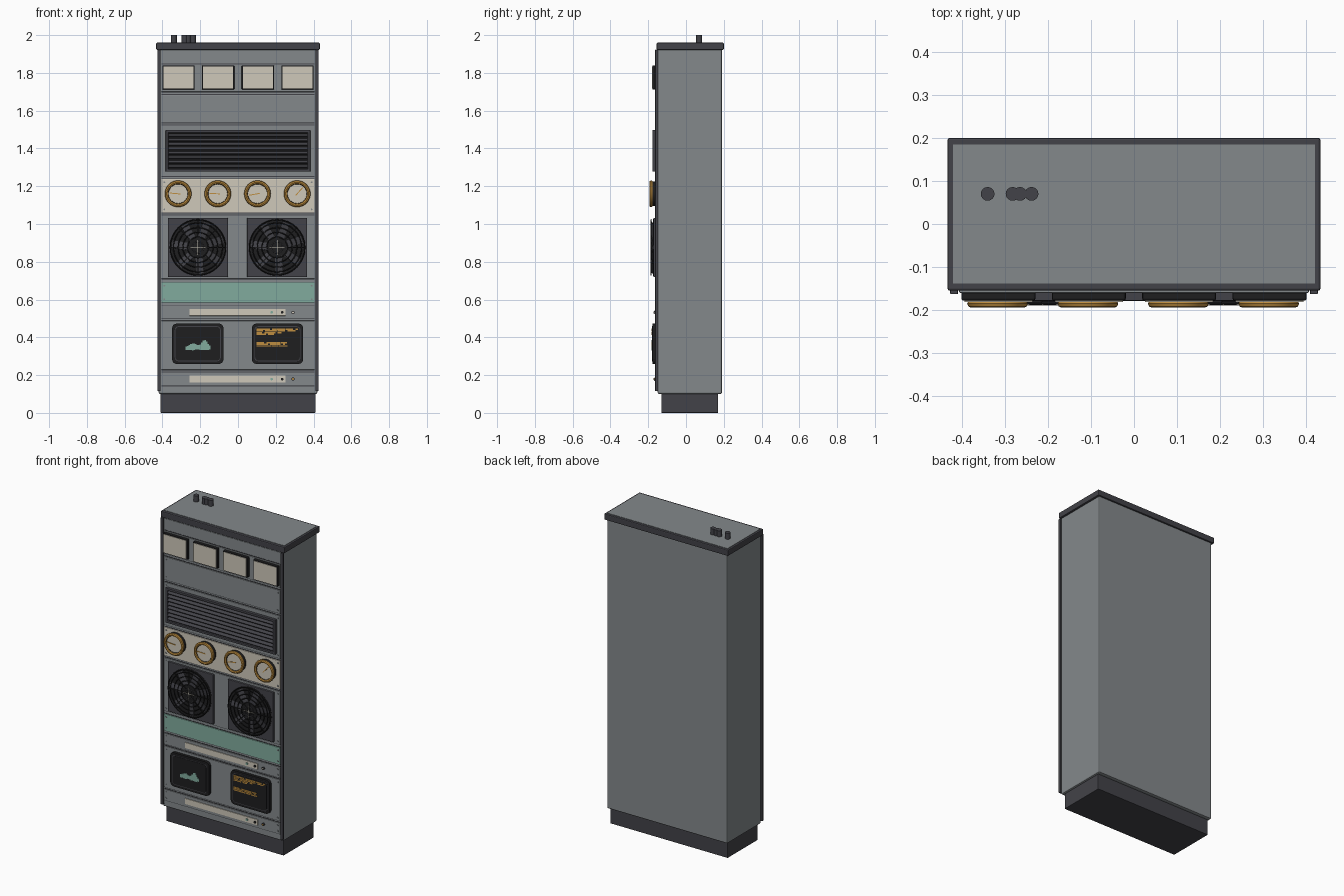
import bpy, math, random
from mathutils import Matrix, Vector

random.seed(4)
if "Cube" in bpy.data.objects:
    bpy.data.objects.remove(bpy.data.objects["Cube"])


def material(name, r, g, b):
    m = bpy.data.materials.new(name)
    m.use_nodes = True
    m.diffuse_color = (r, g, b, 1)
    m.node_tree.nodes["Principled BSDF"].inputs["Base Color"].default_value = (r, g, b, 1)
    m.node_tree.nodes["Principled BSDF"].inputs["Roughness"].default_value = 0.6
    return m


GREY = material("steel grey", 0.23, 0.25, 0.26)
DARK = material("charcoal", 0.055, 0.055, 0.065)
BLACK = material("soft black", 0.013, 0.013, 0.014)
CREAM = material("cream", 0.62, 0.58, 0.49)
GOLD = material("brass", 0.52, 0.27, 0.05)
GREEN = material("sea green", 0.22, 0.41, 0.34)


def finish(name, mat, bevel=0, segments=2):
    ob = bpy.context.object
    ob.name = name
    ob.data.materials.append(mat)
    if bevel:
        mod = ob.modifiers.new("Bevel", "BEVEL")
        mod.width, mod.segments, mod.limit_method = bevel, segments, "ANGLE"
    return ob


def box(name, mat, x, y, z, bevel=0):
    """Box given as (low, high) pairs."""
    bpy.ops.mesh.primitive_cube_add(size=1)
    ob = finish(name, mat, bevel)
    size = Vector((x[1] - x[0], y[1] - y[0], z[1] - z[0]))
    mid = Vector((sum(x), sum(y), sum(z))) / 2
    ob.data.transform(Matrix.Translation(mid) @ Matrix.Diagonal(size.to_4d()))
    return ob


def disc(name, mat, x, z, r, y0, y1, sides=32, bevel=0):
    """Cylinder whose axis runs front to back."""
    bpy.ops.mesh.primitive_cylinder_add(vertices=sides, radius=r, depth=abs(y1 - y0),
                                        location=(x, (y0 + y1) / 2, z),
                                        rotation=(math.pi / 2, 0, 0))
    ob = finish(name, mat, bevel)
    bpy.ops.object.shade_smooth_by_angle()
    return ob


def ring(name, mat, x, y, z, r, thick, sides=32, minor=6):
    bpy.ops.mesh.primitive_torus_add(major_radius=r, minor_radius=thick, major_segments=sides,
                                     minor_segments=minor, location=(x, y, z),
                                     rotation=(math.pi / 2, 0, 0))
    ob = finish(name, mat)
    bpy.ops.object.shade_smooth_by_angle()
    return ob


def bar(name, mat, x, y, z, angle, start, end, width, depth, tilt=0):
    """Radial bar around (x, z), seen from the front."""
    ob = box(name, mat, (start, end), (-depth / 2, depth / 2), (-width / 2, width / 2))
    ob.data.transform(Matrix.Rotation(-angle, 4, "Y") @ Matrix.Rotation(tilt, 4, "X"))
    ob.location = (x, y, z)
    return ob


# Cabinet shell
box("plinth", DARK, (-0.41, 0.41), (-0.13, 0.17), (0, 0.1), 0.003)
box("cabinet", GREY, (-0.42, 0.42), (-0.15, 0.19), (0.1, 1.93), 0.008)
box("top_cap", DARK, (-0.433, 0.433), (-0.155, 0.2), (1.922, 1.96), 0.005)
box("top_plate", GREY, (-0.42, 0.42), (-0.138, 0.185), (1.955, 1.962))
for side in (-1, 1):
    x = sorted((side * 0.409, side * 0.427))
    box("front_rail", DARK, x, (-0.163, -0.148), (0.115, 1.923), 0.002)

# Cable plugs on the roof
for x in (-0.34, -0.282, -0.265, -0.238):
    bpy.ops.mesh.primitive_cylinder_add(vertices=16, radius=0.016, depth=0.045,
                                        location=(x, 0.07, 1.9775))
    finish("cable_plug", DARK)
    bpy.ops.object.shade_smooth_by_angle()

# Rack panels, bottom to top, with corner screws
PANELS = [("lower_drawer", GREY, 0.145, 0.215), ("monitor_panel", GREY, 0.228, 0.488),
          ("upper_drawer", GREY, 0.5, 0.568), ("green_panel", GREEN, 0.585, 0.69),
          ("fan_panel", GREY, 0.71, 1.045), ("gauge_panel", CREAM, 1.06, 1.238),
          ("vent_panel", GREY, 1.253, 1.522), ("blank_panel", GREY, 1.537, 1.683),
          ("meter_panel", GREY, 1.7, 1.845)]
box("panel_gap_backing", GREY, (-0.41, 0.41), (-0.153, -0.14), (0.12, 1.92))
for name, mat, low, high in PANELS:
    box(name, mat, (-0.406, 0.406), (-0.16, -0.145), (low, high), 0.002)
    box(name + "_seam", DARK, (-0.406, 0.406), (-0.1545, -0.15), (low - 0.004, low + 0.001))
    box(name + "_top_seam", DARK, (-0.406, 0.406), (-0.1545, -0.15), (high - 0.001, high + 0.004))
    for x in (-0.39, 0.39):
        for z in (low + 0.017, high - 0.017):
            disc(name + "_screw", GREY, x, z, 0.005, -0.163, -0.158, 8)

# Square meters along the top
for x in (-0.315, -0.105, 0.105, 0.315):
    box("meter_frame", BLACK, (x - 0.086, x + 0.086), (-0.178, -0.155), (1.712, 1.84), 0.005)
    box("meter_face", CREAM, (x - 0.079, x + 0.079), (-0.181, -0.175), (1.718, 1.834))

# Louvred vent
box("vent_back", BLACK, (-0.37, 0.37), (-0.164, -0.155), (1.285, 1.49))
for low, high in ((1.278, 1.292), (1.483, 1.497)):
    box("vent_frame_bar", DARK, (-0.383, 0.383), (-0.178, -0.155), (low, high), 0.002)
for side in (-1, 1):
    x = sorted((side * 0.369, side * 0.383))
    box("vent_frame_side", DARK, x, (-0.178, -0.155), (1.28, 1.495), 0.002)
for i in range(8):
    ob = box("vent_slat", DARK, (-0.368, 0.368), (-0.011, 0.011), (-0.003, 0.003))
    ob.rotation_euler.x = math.radians(38)
    ob.location = (0, -0.168, 1.306 + i * 0.0235)

# Round gauges with needles
for x, angle in ((-0.317, 175), (-0.107, 178), (0.103, 190), (0.313, 48)):
    disc("gauge_body", BLACK, x, 1.16, 0.066, -0.18, -0.155)
    disc("gauge_face", CREAM, x, 1.16, 0.056, -0.186, -0.178)
    ob = ring("gauge_bezel", GOLD, x, -0.185, 1.16, 0.061, 0.0095, 40, 8)
    bar("gauge_needle", GOLD, x, -0.188, 1.16, math.radians(angle), -0.012, 0.045, 0.005, 0.003)
    ring("gauge_inner_rim", BLACK, x, -0.186, 1.16, 0.0525, 0.002)

# Cooling fans with wire guards
for cx in (-0.212, 0.207):
    cz = 0.876
    box("fan_frame", DARK, (cx - 0.159, cx + 0.159), (-0.173, -0.155), (cz - 0.157, cz + 0.157), 0.004)
    disc("fan_opening", BLACK, cx, cz, 0.15, -0.175, -0.17, 40)
    for i in range(7):
        bar("fan_blade", DARK, cx, -0.177, cz, math.tau * i / 7 + 0.3, 0.045, 0.138,
            0.045, 0.003, math.radians(12))
    disc("fan_hub", BLACK, cx, cz, 0.052, -0.182, -0.17)
    for r in (0.055, 0.08, 0.105, 0.13, 0.147):
        ring("fan_guard_ring", BLACK, cx, -0.185, cz, r, 0.0028)
    for i in range(8):
        bar("fan_guard_spoke", BLACK, cx, -0.184, cz, math.tau * i / 8, 0.0, 0.148, 0.005, 0.004)
    ring("fan_hub_ring", DARK, cx, -0.186, cz, 0.03, 0.002)
    for i in range(4):
        bar("fan_center_cross", CREAM, cx, -0.188, cz, math.pi / 2 * i, 0, 0.04, 0.003, 0.002)

# Drawer label strips, buttons and knobs
for z in (0.179, 0.532):
    box("label_strip", CREAM, (-0.257, 0.252), (-0.164, -0.155), (z - 0.018, z + 0.018), 0.001)
    for x, mat in ((0.178, GREEN), (0.234, BLACK)):
        disc("drawer_button", mat, x, z, 0.007, -0.17, -0.16, 12)
    disc("drawer_knob_ring", DARK, 0.291, z, 0.009, -0.168, -0.155, 12)
    disc("drawer_knob", GOLD if z < 0.3 else CREAM, 0.291, z, 0.005, -0.173, -0.16, 12)

# Monitors with rounded corners
for cx in (-0.213, 0.209):
    for name, mat, half, tall, front, curve in (("monitor_bezel", BLACK, 0.136, 0.107, -0.178, 0.025),
                                                ("monitor_rim", DARK, 0.122, 0.093, -0.1795, 0.02),
                                                ("monitor_glass", BLACK, 0.118, 0.089, -0.181, 0.018)):
        bpy.ops.mesh.primitive_cube_add(size=1)
        ob = finish(name, mat)
        ob.data.transform(Matrix.Translation((cx, (front - 0.155) / 2, 0.366)) @
                          Matrix.Diagonal((half * 2, -0.155 - front, tall * 2, 1)))
        # Only the edges running front to back are rounded
        weight = ob.data.attributes.new("bevel_weight_edge", "FLOAT", "EDGE")
        for e in ob.data.edges:
            a, b = (ob.data.vertices[v].co for v in e.vertices)
            weight.data[e.index].value = float(abs(a.x - b.x) + abs(a.z - b.z) < 1e-4)
        mod = ob.modifiers.new("Corners", "BEVEL")
        mod.limit_method, mod.width, mod.segments = "WEIGHT", curve, 4

# Green bar plot on the left monitor
for i in range(16):
    t = i / 15
    height = 0.02 + 0.035 * math.exp(-((t - 0.78) / 0.16) ** 2) + 0.016 * math.exp(-((t - 0.3) / 0.2) ** 2)
    x = -0.278 + i * 0.0083
    inset = random.uniform(0, 0.006)
    box("plot_column", GREEN, (x, x + 0.0083), (-0.183, -0.18), (0.331 + inset, 0.331 + height))

# Amber text rows on the right monitor
for z, end in ((0.443, 0.318), (0.434, 0.312), (0.425, 0.23), (0.416, 0.19),
               (0.371, 0.262), (0.363, 0.25), (0.354, 0.262)):
    x = 0.097
    while x < end:
        stop = min(x + random.uniform(0.03, 0.08), end)
        box("text_dash", GOLD, (x, stop), (-0.183, -0.18), (z - 0.0035, z + 0.0035))
        x = stop + random.choice((0.003, 0.012))
